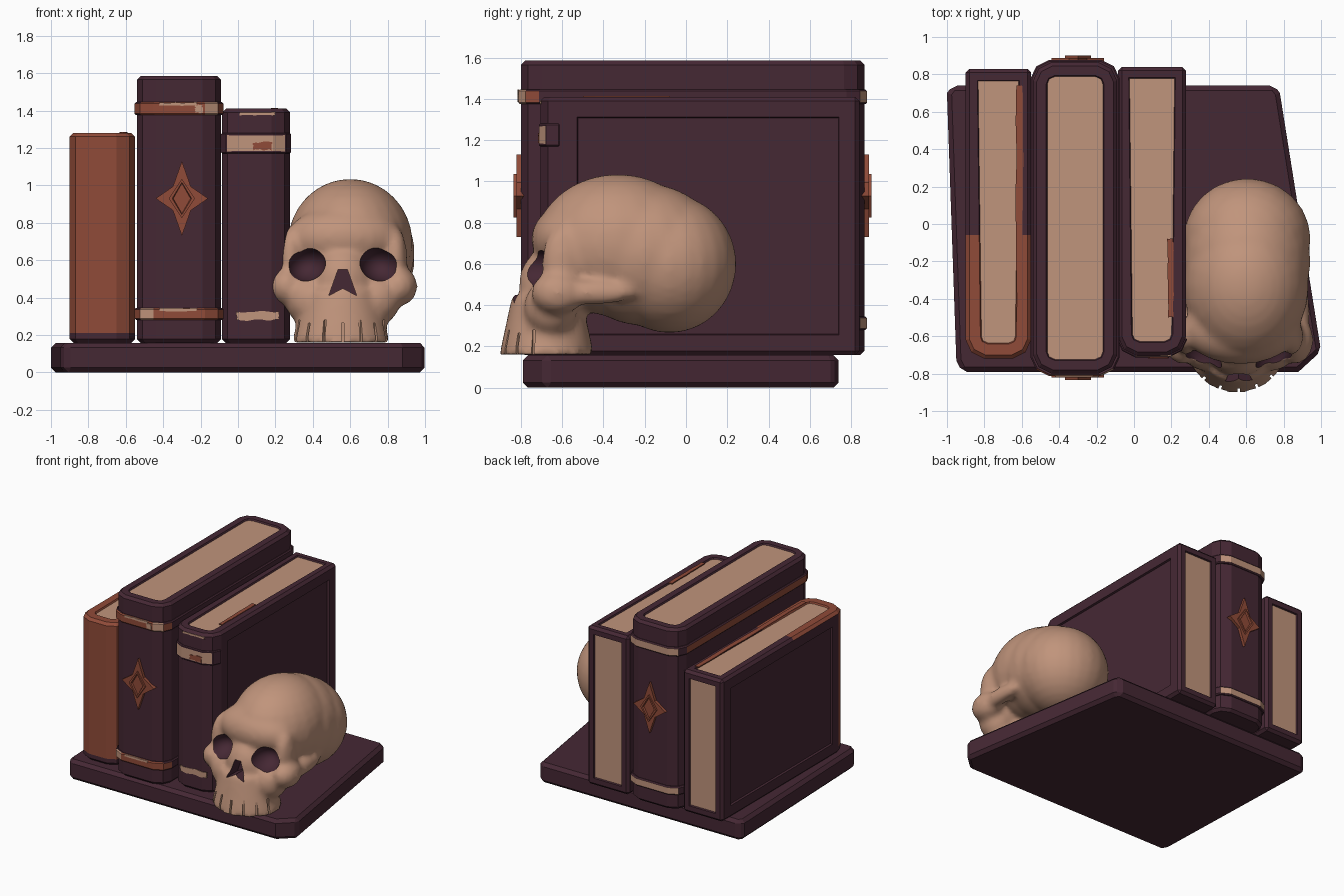
import bpy, bmesh, math, random
from mathutils import Vector, Matrix

random.seed(4)
if "Cube" in bpy.data.objects:
    bpy.data.objects.remove(bpy.data.objects["Cube"], do_unlink=True)


def material(name, rgb):
    m = bpy.data.materials.new(name)
    m.use_nodes = True
    m.diffuse_color = (*rgb, 1)
    m.node_tree.nodes["Principled BSDF"].inputs["Base Color"].default_value = (*rgb, 1)
    return m


MATS = [material("dark plum", (0.060, 0.021, 0.034)),
        material("terracotta", (0.28, 0.070, 0.04)),
        material("bone", (0.53, 0.297, 0.2))]
PLUM, CLAY, BONE = range(3)


def finish(bm, name):
    me = bpy.data.meshes.new(name)
    bm.to_mesh(me)
    bm.free()
    ob = bpy.data.objects.new(name, me)
    bpy.context.collection.objects.link(ob)
    for m in MATS:
        me.materials.append(m)
    return ob


def prism(points, lo, hi, axis="z", bevel=0.0, mat=PLUM):
    """Extrude a flat outline along an axis, optionally bevelling its edges."""
    bm = bmesh.new()
    put = (lambda a, b, h: (a, b, h)) if axis == "z" else (lambda a, b, h: (a, h, b))
    face = bm.faces.new([bm.verts.new(put(a, b, lo)) for a, b in points])
    new = bmesh.ops.extrude_face_region(bm, geom=[face])["geom"]
    shift = Vector(put(0, 0, hi - lo))
    bmesh.ops.translate(bm, verts=[g for g in new if isinstance(g, bmesh.types.BMVert)], vec=shift)
    bmesh.ops.recalc_face_normals(bm, faces=bm.faces)
    if bevel:
        bmesh.ops.bevel(bm, geom=[e for e in bm.edges if e.calc_face_angle(0) > 0.8],
                        offset=bevel, segments=1, affect="EDGES")
    for f in bm.faces:
        f.material_index = mat
    bm.normal_update()
    return bm


def recess(bm, direction, border, depth, mat):
    """Sink a panel into the outermost face looking along a direction."""
    d = Vector(direction)
    face = max((f for f in bm.faces if f.normal.dot(d) > 0.97),
               key=lambda f: f.calc_center_median().dot(d))
    bmesh.ops.inset_region(bm, faces=[face], thickness=border)
    bmesh.ops.inset_region(bm, faces=[face], thickness=0.006, depth=-depth)
    face.material_index = mat
    bm.normal_update()


def outline(x0, x1, y0, y1, double=False):
    """Plan of a book: rounded spine in front, and behind too if double."""
    half = [(0, 0.1), (0.03, 0.035), (0.1, 0)]
    front = [(x0 + a, y0 + b) for a, b in half] + [(x1 - a, y0 + b) for a, b in half[::-1]]
    if not double:
        return front + [(x1, y1), (x0, y1)]
    return front + [(x1 - a, y1 - b) for a, b in half] + [(x0 + a, y1 - b) for a, b in half[::-1]]


def grow(points, d):
    cx = (min(p[0] for p in points) + max(p[0] for p in points)) / 2
    cy = (min(p[1] for p in points) + max(p[1] for p in points)) / 2
    return [(x + math.copysign(d, x - cx), y + math.copysign(d, y - cy)) for x, y in points]


def plate(name, x0, x1, b0, b1, h, axis, mat):
    """Thin worn patch with a ragged edge."""
    n, j = 7, 0.12 * min(x1 - x0, b1 - b0)
    side = [(x0, b0, x1, b0), (x1, b0, x1, b1), (x1, b1, x0, b1), (x0, b1, x0, b0)]
    pts = [(a + (c - a) * i / n + random.uniform(-j, j), b + (d - b) * i / n + random.uniform(-j, j))
           for a, b, c, d in side for i in range(n)]
    finish(prism(pts, h - 0.004, h + 0.004, axis, mat=mat), name)


# Plinth
plinth = [(-1, 0.70), (-0.97, 0.74), (0.75, 0.74), (0.78, 0.70),
          (1, -0.68), (0.88, -0.79), (-0.92, -0.79), (-0.95, -0.73)]
finish(prism(plinth, 0, 0.158, bevel=0.025), "plinth")

# Left book: clay spine and worn clay edges, pages on top and behind
bm = prism(outline(-0.9, -0.55, -0.72, 0.83), 0.158, 1.28, bevel=0.02)
recess(bm, (0, 0, 1), 0.06, 0.012, BONE)
recess(bm, (0, 1, 0), 0.055, 0.012, BONE)
recess(bm, (-1, 0, 0), 0.11, 0.015, PLUM)
for co, no in (((0, -0.06, 0), (0, 1, 0)), ((0, 0, 0.21), (0, 0, 1))):
    bmesh.ops.bisect_plane(bm, geom=bm.verts[:] + bm.edges[:] + bm.faces[:], plane_co=co, plane_no=no)
bm.normal_update()
for f in bm.faces:
    c = f.calc_center_median()
    spine = f.normal.y < -0.4 and c.y < -0.55 and c.z > 0.2
    rim = f.normal.z > 0.4 and c.z > 1.2 and c.y < -0.06
    if f.material_index == PLUM and (spine or rim):
        f.material_index = CLAY
finish(bm, "left_book")
plate("left_book_wear", -0.63, -0.595, -0.6, 0.74, 1.281, "z", CLAY)

# Middle book: tall, with a spine at both ends
middle = outline(-0.54, -0.09, -0.8, 0.865, True)
bm = prism(middle, 0.158, 1.585, bevel=0.02)
recess(bm, (0, 0, 1), 0.052, 0.012, BONE)
finish(bm, "middle_book")
# Bands: clay in front with one pale worn corner, pale behind
for name, z0, z1, worn in (("upper_band", 1.375, 1.445, 1), ("lower_band", 0.28, 0.345, -1)):
    bm = prism(grow(middle, 0.013), z0, z1, bevel=0.008)
    for f in bm.faces:
        n = f.normal
        if n.y > 0.8 or (-0.97 <= n.y < -0.6 and n.x * worn > 0.3):
            f.material_index = BONE
        elif n.y < -0.4 or n.x < -0.97:
            f.material_index = CLAY
    finish(bm, "middle_book_" + name)
    plate(name + "_wear", -0.42, -0.22, z1 - 0.018, z1 - 0.002, -0.813, "y", BONE)
plate("upper_band_patch", -0.23, -0.19, 1.39, 1.43, -0.813, "y", BONE)

# Star ornaments on both spines
star = [((0.14 if i % 2 == 0 else 0.068) * math.cos(i * math.pi / 4) - 0.3,
         (0.2 if i % 2 == 0 else 0.09) * math.sin(i * math.pi / 4) + 0.93) for i in range(8)]
diamond = [(-0.3 + a * 0.07, 0.93 + b * 0.105) for a, b in ((1, 0), (0, 1), (-1, 0), (0, -1))]
for name, y, s in (("front", -0.8, -1), ("back", 0.865, 1)):
    finish(prism(star, y - s * 0.03, y + s * 0.022, "y", mat=CLAY), name + "_star")
    bm = prism(diamond, y, y + s * 0.035, "y", mat=CLAY)
    recess(bm, (0, s, 0), 0.018, 0.012, CLAY)
    finish(bm, name + "_star_diamond")

# Right book
right = outline(-0.085, 0.278, -0.705, 0.84)
bm = prism(right, 0.158, 1.41, bevel=0.02)
recess(bm, (0, 0, 1), 0.052, 0.012, BONE)
recess(bm, (0, 1, 0), 0.055, 0.012, BONE)
recess(bm, (1, 0, 0), 0.11, 0.015, PLUM)
finish(bm, "right_book")
bm = prism(grow(right, 0.008)[:6], 1.17, 1.28, bevel=0.006)
label = [f for f in bm.faces if f.normal.y < -0.8 and abs(f.normal.z) < 0.1]
bmesh.ops.inset_region(bm, faces=label, thickness=0.008)
for f in label:
    f.material_index = BONE
finish(bm, "right_book_band")
plate("right_band_wear", 0.08, 0.18, 1.19, 1.23, -0.714, "y", CLAY)
plate("right_lower_label", -0.01, 0.22, 0.28, 0.325, -0.704, "y", BONE)
plate("right_top_label", 0.01, 0.2, 1.375, 1.39, -0.704, "y", BONE)
plate("right_book_wear", 0.18, 0.21, -0.5, -0.08, 1.411, "z", CLAY)


# Skull: overlapping lumps fused and smoothed
def lump(bm, centre, radii, tilt=0):
    m = (Matrix.Translation(centre) @ Matrix.Rotation(tilt, 4, "Y")
         @ Matrix.Diagonal((*radii, 1)))
    bmesh.ops.create_uvsphere(bm, u_segments=24, v_segments=16, radius=1, matrix=m)


MID = 0.56
bm = bmesh.new()
lump(bm, (0.605, -0.08, 0.6), (0.34, 0.325, 0.335))      # back of cranium
lump(bm, (0.605, -0.2, 0.645), (0.34, 0.38, 0.345))      # crown
lump(bm, (0.6, -0.33, 0.69), (0.335, 0.405, 0.345))      # forehead
lump(bm, (MID + 0.01, -0.56, 0.72), (0.31, 0.19, 0.17))  # brow
lump(bm, (MID, -0.56, 0.56), (0.3, 0.17, 0.2))           # face
lump(bm, (MID, -0.66, 0.48), (0.17, 0.155, 0.2))         # nose bridge
for s in (-1, 1):
    lump(bm, (MID + s * 0.3, -0.62, 0.46), (0.1, 0.13, 0.105))     # cheek
    lump(bm, (MID + s * 0.18, -0.655, 0.39), (0.13, 0.13, 0.14))   # upper jaw
    lump(bm, (MID + s * 0.325, -0.48, 0.46), (0.055, 0.24, 0.06))  # cheek arch
    lump(bm, (MID + s * 0.28, -0.6, 0.6), (0.065, 0.1, 0.18))      # eye rim
jaw = Matrix.Translation((MID - 0.01, -0.675, 0.3)) @ Matrix.Diagonal((1.14, 1, 1, 1))
bmesh.ops.create_cone(bm, cap_ends=True, segments=32, radius1=0.23, radius2=0.17,
                      depth=0.28, matrix=jaw)
skull = finish(bm, "skull")
mod = skull.modifiers.new("fuse", "REMESH")
mod.mode, mod.voxel_size = "VOXEL", 0.02
mod = skull.modifiers.new("soften", "SMOOTH")
mod.factor, mod.iterations = 0.5, 8
bpy.ops.object.select_all(action="DESELECT")
skull.select_set(True)
bpy.context.view_layer.objects.active = skull
bpy.ops.object.convert(target="MESH")
for p in skull.data.polygons:
    p.material_index = BONE

# Cutters for eye sockets, nose opening and gaps between teeth
bm = bmesh.new()
for s in (-1, 1):
    lump(bm, (MID + s * 0.195, -0.76, 0.58), (0.105, 0.15, 0.092), s * 0.3)
sockets = finish(bm, "socket_cutter")
nose = [(MID - 0.075, 0.41), (MID, 0.45), (MID + 0.075, 0.41), (MID + 0.025, 0.55), (MID - 0.025, 0.55)]
nostril = finish(prism(nose, -0.95, -0.7, "y"), "nose_cutter")
bm = bmesh.new()
for i in range(-3, 4):
    a = i * 0.42
    m = (Matrix.Translation((MID + 0.25 * math.sin(a), -0.675 - 0.225 * math.cos(a), 0.2))
         @ Matrix.Rotation(a, 4, "Z") @ Matrix.Diagonal((0.014, 0.06, 0.13 + 0.03 * (i % 2), 1)))
    bmesh.ops.create_cube(bm, size=1, matrix=m)
for f in bm.faces:
    f.material_index = BONE
gaps = finish(bm, "tooth_gap_cutter")

for cutter in (sockets, nostril, gaps):
    cutter.hide_render = True
    mod = skull.modifiers.new("cut", "BOOLEAN")
    mod.operation, mod.solver, mod.object = "DIFFERENCE", "EXACT", cutter
bpy.ops.object.convert(target="MESH")
bpy.ops.object.shade_smooth_by_angle(angle=math.radians(40))
for cutter in (sockets, nostril, gaps):
    bpy.data.objects.remove(cutter, do_unlink=True)
